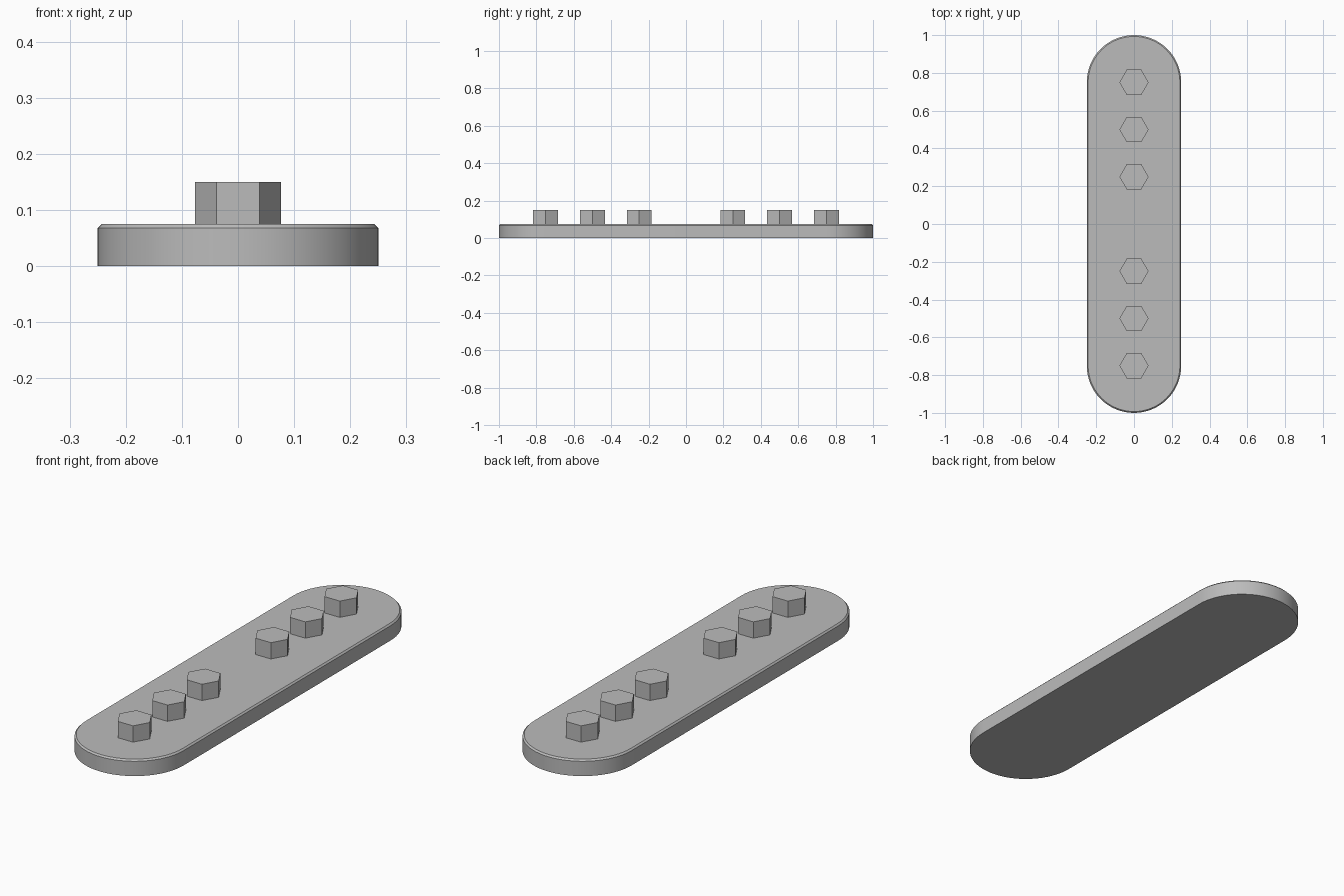
import bpy
import bmesh
from math import pi, sin, cos, radians

cube = bpy.data.objects.get("Cube")
if cube:
    bpy.data.objects.remove(cube, do_unlink=True)

RADIUS, HALF_LENGTH = 0.25, 1.0
PLATE_TOP, BOLT_TOP = 0.075, 0.15
CHAMFER = 0.007
BOLT_RADIUS = 0.077

steel = bpy.data.materials.new("steel_grey")
steel.use_nodes = True
colour = (0.5, 0.5, 0.5, 1)
steel.diffuse_color = colour
steel.node_tree.nodes["Principled BSDF"].inputs["Base Color"].default_value = colour


def prism(name, outline, bottom, top):
    """Extrude a closed xy outline between two heights."""
    bm = bmesh.new()
    base = bm.faces.new([bm.verts.new((x, y, bottom)) for x, y in outline])
    cap = bmesh.ops.extrude_face_region(bm, geom=[base], use_keep_orig=True)
    moved = [v for v in cap["geom"] if isinstance(v, bmesh.types.BMVert)]
    bmesh.ops.translate(bm, verts=moved, vec=(0, 0, top - bottom))
    bmesh.ops.recalc_face_normals(bm, faces=bm.faces)
    mesh = bpy.data.meshes.new(name)
    bm.to_mesh(mesh)
    bm.free()
    mesh.materials.append(steel)
    obj = bpy.data.objects.new(name, mesh)
    bpy.context.collection.objects.link(obj)
    return obj


# Round-ended plate
STEPS = 32
centre = HALF_LENGTH - RADIUS
outline = []
for side in (1, -1):
    for i in range(STEPS + 1):
        a = pi * i / STEPS
        outline.append((side * RADIUS * cos(a), side * (centre + RADIUS * sin(a))))
plate = prism("base_plate", outline, 0, PLATE_TOP)

# Chamfer on the upper rim only
bm = bmesh.new()
bm.from_mesh(plate.data)
rim = [e for e in bm.edges if all(v.co.z > PLATE_TOP - 0.001 for v in e.verts)]
bmesh.ops.bevel(bm, geom=rim, offset=CHAMFER, segments=1, affect="EDGES")
bm.to_mesh(plate.data)
bm.free()

bpy.context.view_layer.objects.active = plate
plate.select_set(True)
bpy.ops.object.shade_smooth_by_angle(angle=radians(30))

# Hexagonal bolt heads, mirrored about the middle
hexagon = [(BOLT_RADIUS * cos(k * pi / 3), BOLT_RADIUS * sin(k * pi / 3)) for k in range(6)]
for end, side in (("front", -1), ("back", 1)):
    for place, y in (("inner", 0.25), ("middle", 0.5), ("outer", 0.75)):
        bolt = prism(f"{end}_{place}_bolt_head", hexagon, PLATE_TOP, BOLT_TOP)
        bolt.location.y = side * y
